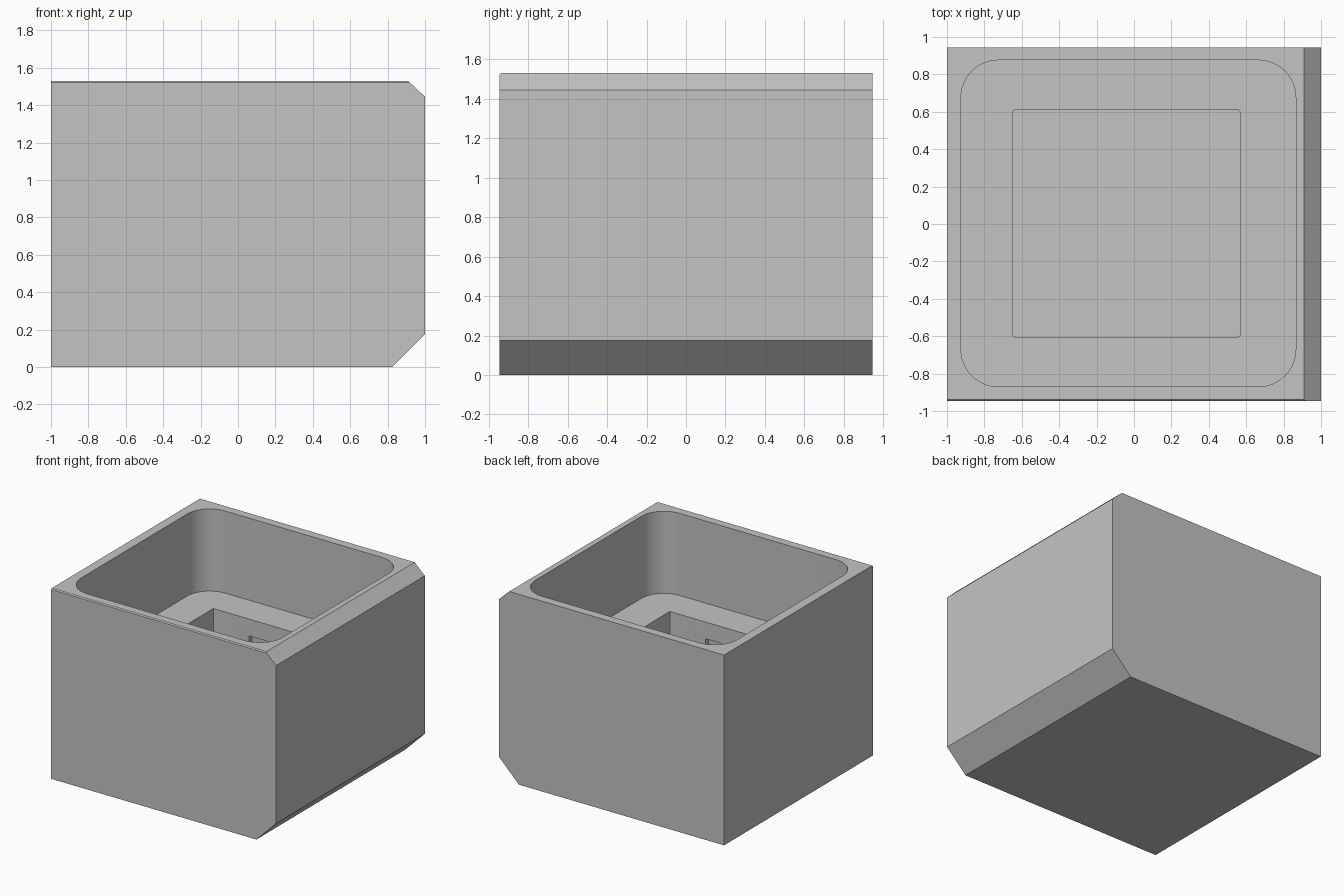
import bpy, bmesh, math
from mathutils import Vector

if "Cube" in bpy.data.objects:
    bpy.data.objects.remove(bpy.data.objects["Cube"])

grey = bpy.data.materials.new("plain grey")
grey.diffuse_color = (0.55, 0.55, 0.55, 1)
grey.use_nodes = True
grey.node_tree.nodes["Principled BSDF"].inputs["Base Color"].default_value = grey.diffuse_color


def prism(name, pts, to3d, offset):
    """Extrude a closed 2D outline along the offset vector."""
    bm = bmesh.new()
    face = bm.faces.new([bm.verts.new(to3d(a, b)) for a, b in pts])
    new = bmesh.ops.extrude_face_region(bm, geom=[face])["geom"]
    bmesh.ops.translate(bm, vec=offset,
                        verts=[v for v in new if isinstance(v, bmesh.types.BMVert)])
    bmesh.ops.recalc_face_normals(bm, faces=bm.faces[:])
    mesh = bpy.data.meshes.new(name)
    bm.to_mesh(mesh)
    bm.free()
    mesh.materials.append(grey)
    obj = bpy.data.objects.new(name, mesh)
    bpy.context.collection.objects.link(obj)
    return obj


def rounded_rect(x0, x1, y0, y1, r, steps):
    corners = [(x1 - r, y1 - r), (x0 + r, y1 - r), (x0 + r, y0 + r), (x1 - r, y0 + r)]
    return [(cx + r * math.cos(math.radians(90 * (q + i / steps))),
             cy + r * math.sin(math.radians(90 * (q + i / steps))))
            for q, (cx, cy) in enumerate(corners) for i in range(steps + 1)]


def cutter(name, outline, z0, z1):
    obj = prism(name, outline, lambda x, y: (x, y, z0), Vector((0, 0, z1 - z0)))
    obj.hide_render = True
    obj.hide_viewport = True
    return obj


# Outer block with two chamfers on its right side
W, D, H = 1.0, 0.945, 1.53
outline = [(-W, 0), (0.825, 0), (W, 0.175), (W, 1.445), (0.91, H), (-W, H)]
body = prism("housing", outline, lambda x, z: (x, -D, z), Vector((0, 2 * D, 0)))

# Fine bevel along the top front edge
bm = bmesh.new()
bm.from_mesh(body.data)
cut = bmesh.ops.bisect_plane(bm, geom=bm.verts[:] + bm.edges[:] + bm.faces[:],
                             plane_co=(0, -D + 0.008, H), plane_no=(0, -1, 1),
                             clear_outer=True)
bmesh.ops.holes_fill(bm, edges=[e for e in bm.edges if e.is_boundary])
bmesh.ops.recalc_face_normals(bm, faces=bm.faces[:])
bm.to_mesh(body.data)
bm.free()

# Rounded upper recess, square socket, and clip notches under the socket's lip
CX, CY, S = -0.04, 0.003, 0.606
LEDGE, LIP, FLOOR = 0.87, 0.735, 0.15


def rect(hx, hy):
    return [(CX - hx, CY - hy), (CX + hx, CY - hy), (CX + hx, CY + hy), (CX - hx, CY + hy)]


cutters = [
    cutter("recess_cutter", rounded_rect(-0.925, 0.865, -0.87, 0.876, 0.2, 12), LEDGE, H + 0.2),
    cutter("socket_cutter",
           rounded_rect(CX - S, CX + S, CY - S, CY + S, 0.008, 2), FLOOR, LEDGE + 0.1),
    cutter("side_notch_cutter", rect(S + 0.04, 0.29), LIP - 0.1, LIP),
    cutter("end_notch_cutter", rect(0.29, S + 0.04), LIP - 0.1, LIP),
]
for c in cutters:
    mod = body.modifiers.new(c.name, "BOOLEAN")
    mod.operation = "DIFFERENCE"
    mod.solver = "EXACT"
    mod.object = c

# Apply the cuts and remove the helpers
bpy.context.view_layer.objects.active = body
body.select_set(True)
for c in cutters:
    bpy.ops.object.modifier_apply(modifier=c.name)
for c in cutters:
    bpy.data.objects.remove(c)
bpy.ops.object.shade_smooth_by_angle(angle=math.radians(30))
